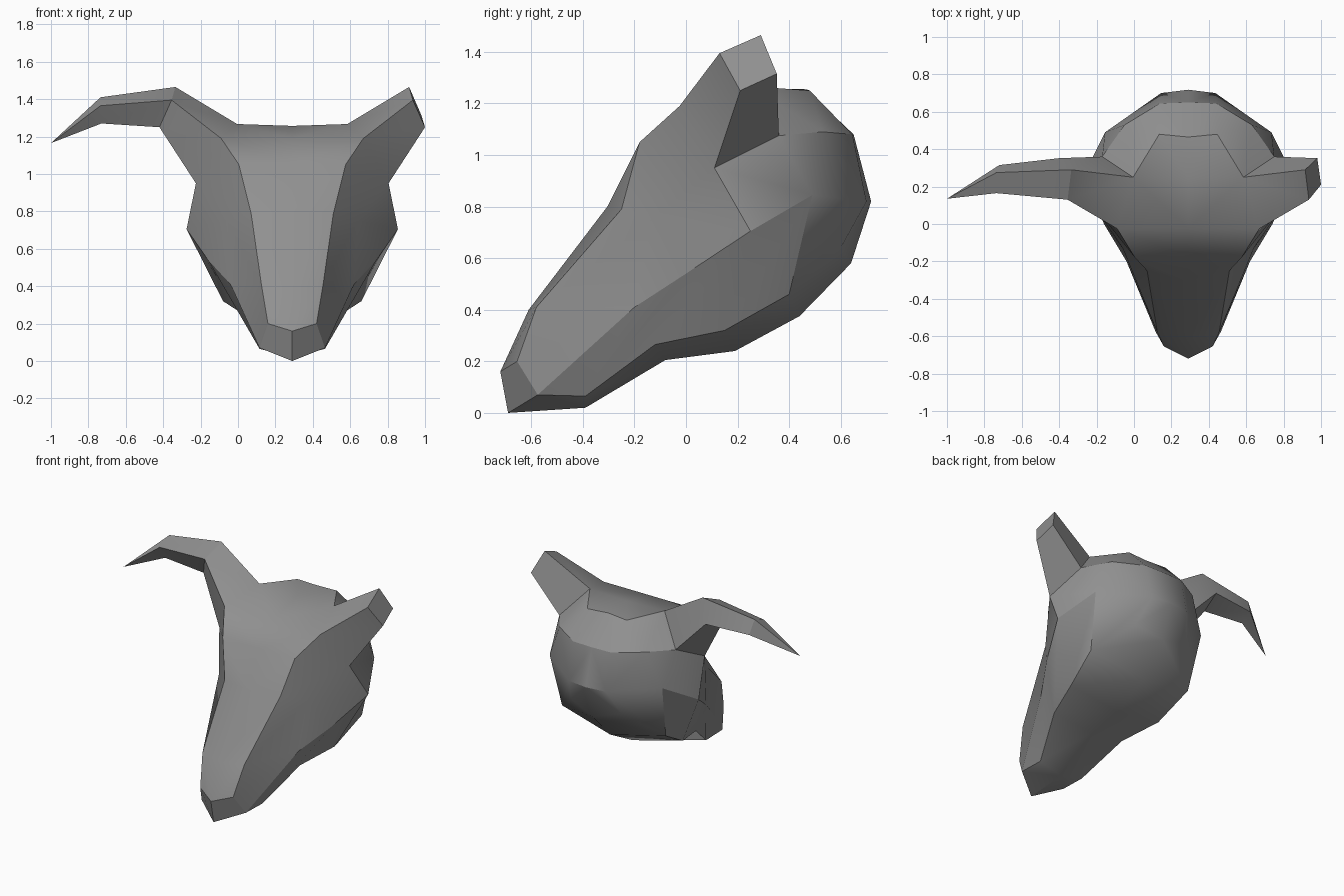
import bpy, bmesh, math

if "Cube" in bpy.data.objects:
    bpy.data.objects.remove(bpy.data.objects["Cube"])

CX = 0.29  # symmetry plane of the head (one horn is broken off)

# Centre profile (y, z): nose, forehead, crown, back, throat
mid = [(-.69, 0), (-.72, .16), (-.61, .40), (-.305, .80), (-.18, 1.05), (-.025, 1.19),
       (.25, 1.257), (.465, 1.255), (.65, 1.08), (.718, .82), (.64, .58), (.44, .375),
       (.19, .24), (-.08, .205), (-.39, .02)]

# Ridge loop beside the centre profile, x measured from the symmetry plane
ridge = [(.175, -.575, .07), (.13, -.655, .20), (.165, -.58, .41), (.22, -.25, .79),
         (.285, -.18, 1.05), (.38, -.025, 1.19), (.295, .25, 1.267), (.155, .48, 1.25),
         (.15, .645, 1.08), (.145, .70, .82), (.20, .60, .64), (.41, .40, .46),
         (.37, .15, .32), (.285, -.12, .265), (.175, -.39, .065)]

# Cheek points: three along the widest line, skull side, horn base back/front, eye, rear dome
cheek = [(.33, -.20, .41), (.45, 0, .54), (.565, .25, .705), (.445, .49, .845),
         (.46, .36, 1.075), (.515, .11, .95), (.35, -.13, .75), (.34, .53, 1.09)]

# Horn rings: top, front, bottom, back
horn_mid = [(.625, .29, 1.465), (.645, .13, 1.395), (.71, .21, 1.25), (.69, .352, 1.315)]
horn_end = [(1.025, .275, 1.41), (1.025, .165, 1.365), (1.02, .22, 1.27), (1.01, .315, 1.31)]
horn_tip = (1.29, .135, 1.165)

bm = bmesh.new()


def bridge(a, b):
    """Quads between two closed loops of equal length."""
    for i in range(len(a)):
        j = (i + 1) % len(a)
        bm.faces.new((a[i], a[j], b[j], b[i]))


centre = [bm.verts.new((CX, y, z)) for y, z in mid]

for side in (1, -1):
    def add(points):
        return [bm.verts.new((CX + side * x, y, z)) for x, y, z in points]

    r = add(ridge)
    w1, w2, w3, skull, hb, hc, eye, dome = add(cheek)
    nose, n1, n2, n3, brow, hf, ht, crown, rear, back, l5, l4, l3, l2, l1 = r

    # Face, crown, back and throat
    bridge(centre, r)

    # Side of the muzzle, eye hollow, cheek, jaw and rear dome
    for f in ((n1, n2, w1, nose), (n2, n3, eye, w1), (n3, brow, hc, eye), (brow, hf, hc),
              (eye, hc, w3, w2), (eye, w2, w1), (hc, hb, skull, w3),
              (nose, w1, l1), (l1, w1, w2, l2), (l2, w2, w3, l3), (l3, w3, skull, l4),
              (l4, skull, back, l5),
              (ht, hb, dome, crown), (crown, dome, rear), (hb, skull, dome),
              (dome, skull, back, rear)):
        bm.faces.new(f)

    # Horn: broken stub on +x, full curved horn on -x
    ring = add(horn_mid)
    bridge([ht, hf, hc, hb], ring)
    if side == 1:
        bm.faces.new(ring)
    else:
        end = add(horn_end)
        bridge(ring, end)
        tip = add([horn_tip])[0]
        for i in range(4):
            bm.faces.new((end[i], end[(i + 1) % 4], tip))

bmesh.ops.recalc_face_normals(bm, faces=bm.faces[:])

me = bpy.data.meshes.new("horned_head")
bm.to_mesh(me)
bm.free()
mat = bpy.data.materials.new("stone_grey")
mat.diffuse_color = (0.28, 0.28, 0.28, 1)
mat.use_nodes = True
mat.node_tree.nodes["Principled BSDF"].inputs["Base Color"].default_value = mat.diffuse_color
me.materials.append(mat)
ob = bpy.data.objects.new("horned_head", me)
bpy.context.collection.objects.link(ob)
bpy.context.view_layer.objects.active = ob
ob.select_set(True)
bpy.ops.object.shade_smooth_by_angle(angle=math.radians(30))
